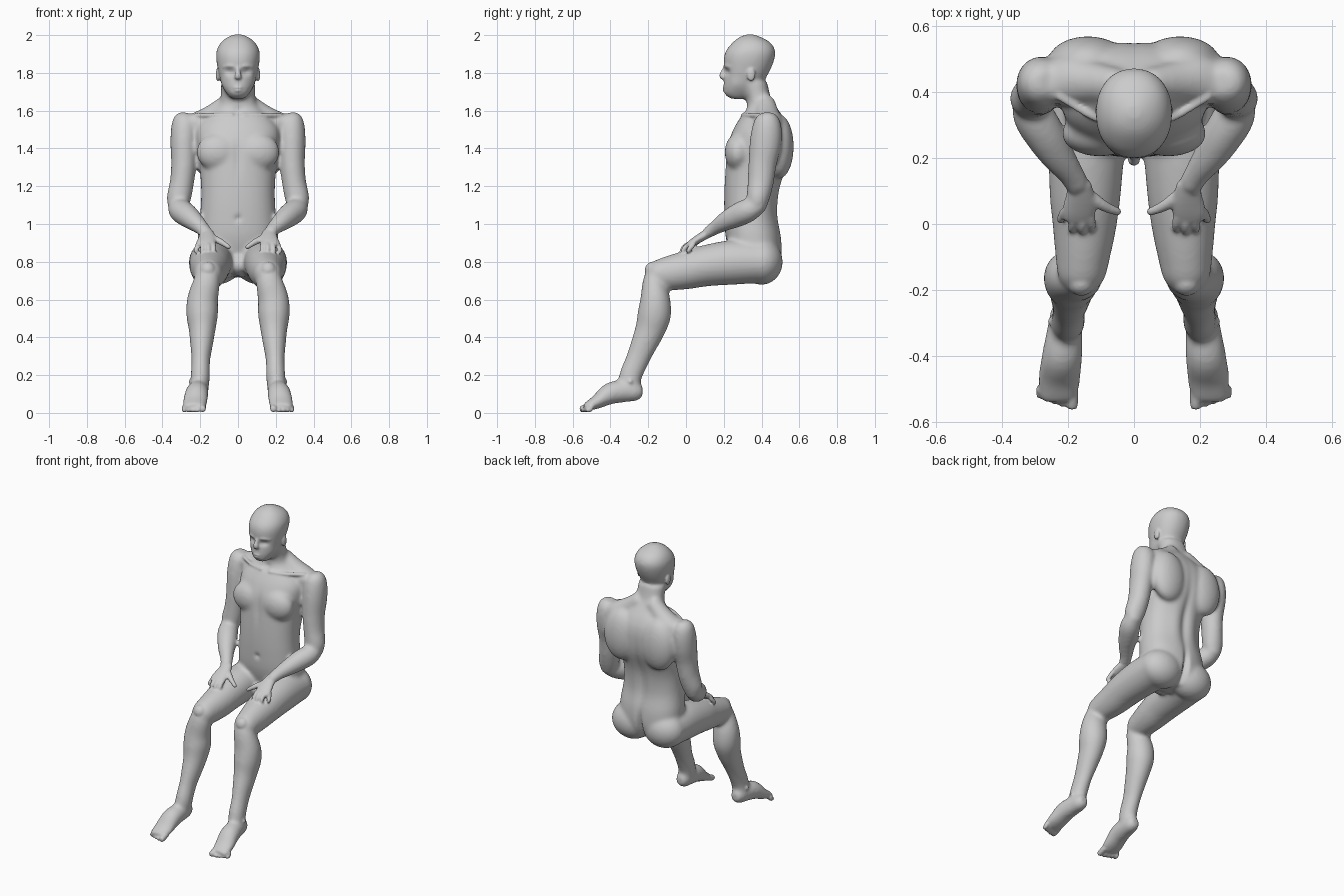
import bpy, bmesh, math
from mathutils import Vector, Matrix

X = Vector((1, 0, 0))


def spline(keys, steps=4):
    """Catmull-Rom through the key sections."""
    ks = [Vector(k) for k in keys]
    ks = [ks[0] * 2 - ks[1]] + ks + [ks[-1] * 2 - ks[-2]]
    out = []
    for i in range(1, len(ks) - 2):
        a, b, c, d = ks[i - 1:i + 3]
        for s in range(steps):
            t = s / steps
            out.append(0.5 * (b * 2 + (c - a) * t + (a * 2 - b * 5 + c * 4 - d) * t * t
                              + (b * 3 - a - c * 3 + d) * t ** 3))
    return out + [ks[-2]]


def tube(bm, keys, sides=(1, -1), power=2.0, flat=False, n=32):
    """Loft of (x, y, z, half width, half depth) sections, one copy per side."""
    pts = spline(keys)
    for sx in sides:
        rings = []
        for i, p in enumerate(pts):
            tan = pts[min(i + 1, len(pts) - 1)].copy()
            tan = Vector((tan - pts[max(i - 1, 0)])[:3]).normalized()
            if flat:
                tan = Vector((0, 0, 1))
            u = (X - tan * tan.dot(X)).normalized()
            w = tan.cross(u)
            ring = []
            for k in range(n):
                a = 2 * math.pi * k / n
                c, s = math.cos(a), math.sin(a)
                c = math.copysign(abs(c) ** (2 / power), c)
                s = math.copysign(abs(s) ** (2 / power), s)
                v = Vector(p[:3]) + u * c * max(p[3], .004) + w * s * max(p[4], .004)
                ring.append(bm.verts.new((v.x * sx, v.y, v.z)))
            rings.append(ring)
        for r0, r1 in zip(rings, rings[1:]):
            for k in range(n):
                bm.faces.new((r0[k], r0[(k + 1) % n], r1[(k + 1) % n], r1[k]))
        bm.faces.new(rings[0])
        bm.faces.new(rings[-1])


def column(bm, rows, power):
    """Upright loft of (z, half width, front y, back y)."""
    tube(bm, [(0, (f + b) / 2, z, w, (b - f) / 2) for z, w, f, b in rows],
         (1,), power, True, 48)


def ball(bm, c, r, sides=(1, -1)):
    for sx in sides:
        m = Matrix.Translation((c[0] * sx, c[1], c[2])) @ Matrix.Diagonal((*r, 1))
        bmesh.ops.create_icosphere(bm, subdivisions=4, radius=1, matrix=m)


def push(bm, c, r, d):
    """Soft sculpting dent or bump, mirrored."""
    for v in bm.verts:
        q = Vector((abs(v.co.x) - c[0], v.co.y - c[1], v.co.z - c[2]))
        e = sum((q[i] / r[i]) ** 2 for i in range(3))
        if e < 6:
            v.co += Vector((math.copysign(d[0], v.co.x), d[1], d[2])) * math.exp(-e)


def fuse(bm, name, voxel, smooth):
    """One continuous skin from all overlapping parts."""
    bmesh.ops.recalc_face_normals(bm, faces=bm.faces[:])
    me = bpy.data.meshes.new(name)
    bm.to_mesh(me)
    bm.free()
    ob = bpy.data.objects.new(name, me)
    bpy.context.collection.objects.link(ob)
    r = ob.modifiers.new("skin", 'REMESH')
    r.mode, r.voxel_size, r.use_smooth_shade = 'VOXEL', voxel, True
    s = ob.modifiers.new("soften", 'SMOOTH')
    s.factor, s.iterations = 0.5, smooth
    return ob


bm = bmesh.new()
# torso and neck
column(bm, [(.72, .10, .30, .44), (.80, .20, .25, .50), (.92, .213, .212, .505),
            (1.05, .20, .203, .48), (1.18, .195, .203, .49), (1.32, .205, .21, .54),
            (1.42, .22, .22, .552), (1.50, .22, .25, .545), (1.56, .18, .285, .52),
            (1.61, .12, .318, .485), (1.66, .093, .32, .452), (1.75, .09, .28, .43)], 2.3)
# head
column(bm, [(1.662, .035, .235, .31), (1.69, .06, .202, .36), (1.73, .083, .198, .40),
            (1.78, .098, .202, .427), (1.83, .109, .200, .453), (1.88, .116, .200, .470),
            (1.92, .113, .213, .472), (1.96, .092, .246, .448), (1.988, .058, .28, .40),
            (2.004, .02, .32, .36)], 2.15)
# trapezius, shoulder blades, chest, buttocks, pelvis
tube(bm, [(.04, .42, 1.65, .05, .05), (.13, .43, 1.575, .06, .065),
          (.21, .435, 1.535, .06, .075), (.28, .43, 1.52, .05, .06)])
ball(bm, (.14, .495, 1.41), (.12, .075, .17))
ball(bm, (.105, .275, 1.38), (.115, .07, .10))
ball(bm, (.118, .40, .80), (.14, .112, .122))
ball(bm, (0, .27, .785), (.05, .07, .06), (1,))
# upper arms
tube(bm, [(.265, .43, 1.585, .03, .035), (.275, .43, 1.555, .065, .065),
          (.282, .428, 1.50, .073, .08), (.286, .42, 1.42, .072, .084),
          (.287, .405, 1.32, .067, .075), (.297, .395, 1.22, .064, .069),
          (.314, .38, 1.13, .064, .06), (.317, .372, 1.07, .045, .045)])
# forearms
tube(bm, [(.33, .405, 1.11, .04, .04), (.308, .335, 1.075, .062, .062),
          (.27, .27, 1.045, .062, .062), (.23, .205, 1.012, .052, .05),
          (.19, .15, .977, .04, .037), (.165, .105, .948, .038, .029)])
# thighs
tube(bm, [(.132, .41, .80, .125, .112), (.143, .25, .797, .117, .118),
          (.148, .10, .778, .109, .109), (.15, 0, .756, .098, .102),
          (.156, -.10, .738, .083, .09), (.16, -.165, .733, .07, .072),
          (.162, -.205, .73, .04, .04)])
# shins and calves
tube(bm, [(.16, -.15, .77, .045, .045), (.165, -.168, .70, .069, .06),
          (.187, -.163, .60, .082, .08), (.19, -.168, .52, .084, .089),
          (.19, -.19, .44, .071, .08), (.193, -.224, .36, .06, .07),
          (.197, -.258, .28, .05, .062), (.20, -.295, .19, .051, .06),
          (.207, -.30, .12, .05, .055)])
# feet
tube(bm, [(.207, -.23, .112, .028, .03), (.207, -.26, .113, .045, .05),
          (.21, -.32, .115, .054, .058), (.218, -.40, .103, .062, .058),
          (.227, -.47, .059, .065, .038), (.23, -.52, .036, .062, .025),
          (.23, -.54, .027, .055, .018)])
base = fuse(bm, "base_form", .011, 9)

dg = bpy.context.evaluated_depsgraph_get()
bm = bmesh.new()
bm.from_mesh(base.evaluated_get(dg).to_mesh())
bpy.data.objects.remove(base)

# sculpted dents: eye sockets, cheeks, mouth line, spine, breastbone, navel, collar
push(bm, (.042, .215, 1.805), (.026, .04, .017), (0, .018, 0))
push(bm, (.07, .24, 1.745), (.025, .05, .03), (-.006, .006, 0))
push(bm, (0, .20, 1.712), (.035, .03, .008), (0, .006, 0))
push(bm, (0, .50, 1.18), (.025, .09, .25), (0, -.012, 0))
push(bm, (0, .50, .80), (.016, .12, .10), (0, -.035, 0))
push(bm, (0, .21, 1.36), (.02, .05, .10), (0, .008, 0))
push(bm, (0, .20, 1.03), (.016, .05, .016), (0, .012, 0))
push(bm, (0, .30, 1.60), (.025, .05, .02), (0, .01, 0))
# back muscles beside the spine
push(bm, (.065, .49, 1.12), (.04, .06, .14), (0, .008, 0))

# nose, brow, lips, ears
tube(bm, [(0, .212, 1.835, .011, .012), (0, .20, 1.805, .013, .015),
          (0, .192, 1.782, .019, .016), (0, .205, 1.768, .014, .008)], (1,), n=16)
tube(bm, [(.008, .209, 1.832, .008, .009), (.045, .213, 1.838, .009, .009),
          (.08, .24, 1.832, .006, .008)], n=12)
ball(bm, (0, .203, 1.722), (.026, .01, .006), (1,))
ball(bm, (0, .204, 1.706), (.023, .01, .006), (1,))
ball(bm, (.107, .345, 1.79), (.011, .022, .036))
# kneecaps and ankle bones
ball(bm, (.16, -.178, .755), (.042, .04, .045))
ball(bm, (.21, -.295, .165), (.053, .022, .024))
# collar bones
tube(bm, [(.025, .30, 1.575, .012, .012), (.12, .325, 1.575, .012, .012),
          (.23, .39, 1.575, .012, .012)], n=12)
# palms and thumbs
tube(bm, [(.165, .125, .957, .034, .026), (.163, .075, .927, .047, .023),
          (.168, .035, .903, .051, .019), (.17, .01, .888, .046, .014)])
tube(bm, [(.14, .09, .93, .02, .018), (.10, .06, .91, .018, .017),
          (.07, .045, .892, .014, .015), (.048, .037, .877, .012, .012),
          (.04, .034, .872, .006, .006)], n=16)
# fingers
for bx, tx, ty in [(.132, .128, -.018), (.157, .157, -.026),
                   (.183, .189, -.02), (.206, .222, .008)]:
    tube(bm, [(bx, .04, .902, .014, .014), ((bx + tx) / 2, ty + .025, .884, .014, .014),
              (tx, ty + .006, .862, .0125, .0125), (tx, ty, .846, .008, .008)], n=16)
# toes
for i in range(5):
    x, r = .188 + i * .0225 + (.006 if i else 0), .019 if i == 0 else .0135
    tip = -.563 + .008 * i
    tube(bm, [(x, -.50, .038, r, r), (x, tip + .025, r + .006, r, r),
              (x, tip + .007, r + .001, r * .9, r * .9), (x, tip, r, r * .5, r * .5)], n=16)

fuse(bm, "seated_figure", .007, 3)
